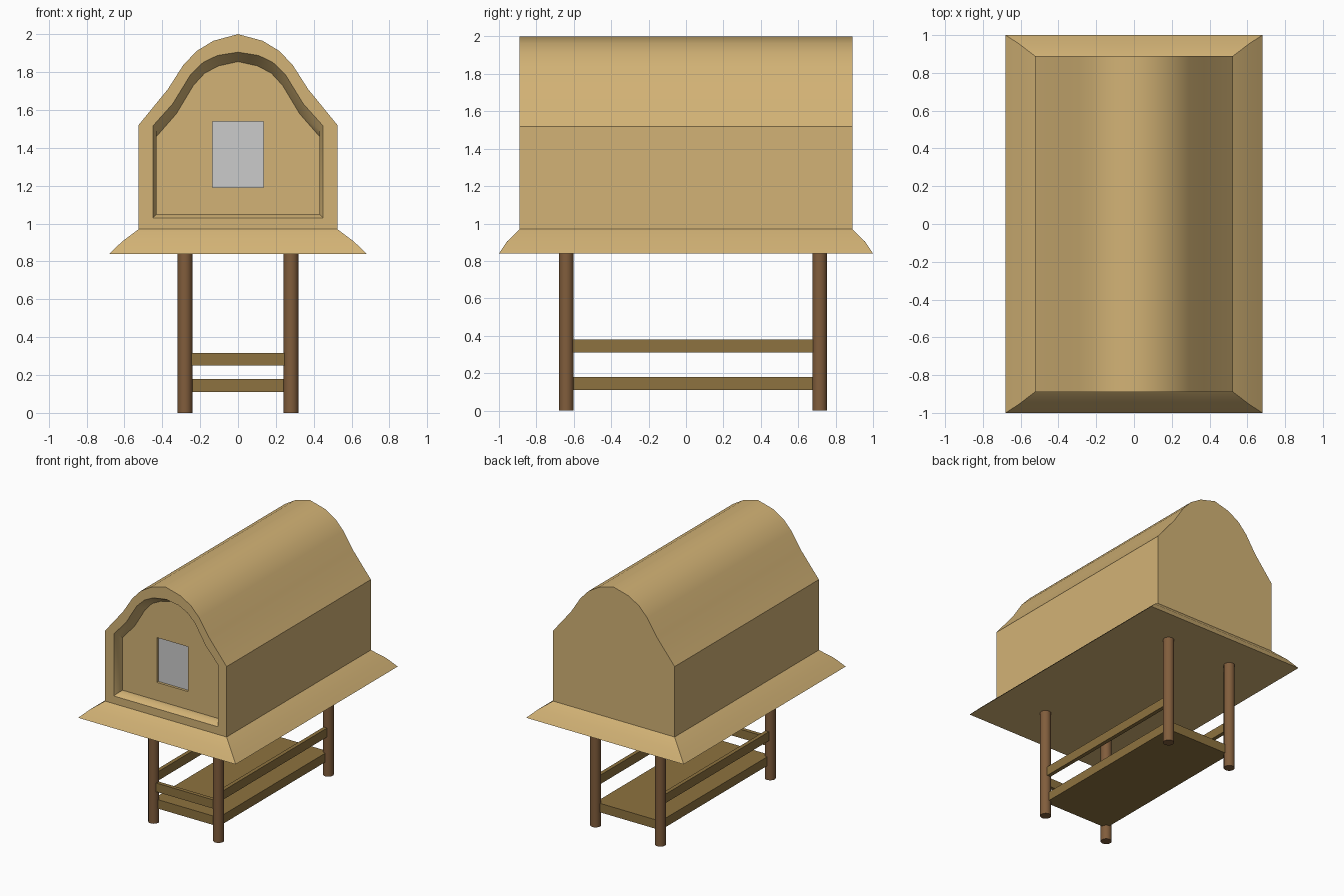
import bpy, bmesh, math

if "Cube" in bpy.data.objects:
    bpy.data.objects.remove(bpy.data.objects["Cube"])


def material(name, rgb):
    m = bpy.data.materials.new(name)
    m.diffuse_color = (*rgb, 1)
    m.use_nodes = True
    m.node_tree.nodes["Principled BSDF"].inputs["Base Color"].default_value = m.diffuse_color
    return m


TAN = material("tan_wood", (0.65, 0.45, 0.18))
BROWN = material("dark_wood", (0.22, 0.11, 0.045))
OLIVE = material("plank_wood", (0.27, 0.17, 0.05))


def smooth(obj, angle=36):
    bpy.ops.object.select_all(action='DESELECT')
    obj.select_set(True)
    bpy.context.view_layer.objects.active = obj
    bpy.ops.object.shade_smooth_by_angle(angle=math.radians(angle))


def loft(name, rings, mat):
    """Closed solid through rings that all have the same point count."""
    bm = bmesh.new()
    loops = [[bm.verts.new(p) for p in ring] for ring in rings]
    n = len(loops[0])
    for a, b in zip(loops, loops[1:]):
        for i in range(n):
            j = (i + 1) % n
            bm.faces.new((a[i], a[j], b[j], b[i]))
    bm.faces.new(loops[0])
    bm.faces.new(loops[-1])
    bmesh.ops.recalc_face_normals(bm, faces=bm.faces)
    me = bpy.data.meshes.new(name)
    bm.to_mesh(me)
    bm.free()
    obj = bpy.data.objects.new(name, me)
    bpy.context.collection.objects.link(obj)
    if mat:
        me.materials.append(mat)
    return obj


def rect(x, y, z, cy=0):
    return [(-x, cy - y, z), (x, cy - y, z), (x, cy + y, z), (-x, cy + y, z)]


def box(name, x0, x1, y0, y1, z0, z1, mat):
    ring = lambda z: [(x0, y0, z), (x1, y0, z), (x1, y1, z), (x0, y1, z)]
    return loft(name, [ring(z0), ring(z1)], mat)


def arch(half, y):
    """Mirror a half outline (bottom corner to apex) into a full ring."""
    pts = half + [(-x, z) for x, z in reversed(half[:-1])]
    return [(x, y, z) for x, z in pts]


# House body: gable outline, stepped front recess, window opening
outer = [(.525, .97), (.525, 1.52), (.37, 1.71), (.29, 1.835), (.22, 1.91), (.13, 1.965), (0, 2.0)]
rim = [(.45, 1.03), (.45, 1.515), (.345, 1.632), (.25, 1.787), (.185, 1.85), (.11, 1.887), (0, 1.905)]
step = [(.43, 1.05), (.43, 1.495), (.335, 1.61), (.24, 1.765), (.178, 1.83), (.105, 1.867), (0, 1.888)]
inner = [(.43, 1.05), (.43, 1.46), (.325, 1.58), (.235, 1.73), (.175, 1.795), (.1, 1.833), (0, 1.855)]
opening = [(.134, 1.19), (.134, 1.54), (.11, 1.54), (.085, 1.54), (.06, 1.54), (.03, 1.54), (0, 1.54)]
body = loft("house_body", [arch(outer, .89), arch(outer, -.89), arch(rim, -.89), arch(step, -.86),
                           arch(inner, -.81), arch(opening, -.81), arch(opening, -.785)], TAN)
smooth(body)

# Grey window pane
box("window_pane", -.134, .134, -.79, -.786, 1.19, 1.54, None)

# Flared skirt under the house
skirt = loft("flared_skirt", [rect(.68, 1.0, .84), rect(.612, .956, .905), rect(.525, .89, .97)], TAN)
smooth(skirt)

# Round legs
for side, x in (("left", -.28), ("right", .28)):
    for end, y in (("front", -.64), ("back", .715)):
        ring = lambda z: [(x + .039 * math.cos(a * math.tau / 24), y + .039 * math.sin(a * math.tau / 24), z)
                          for a in range(24)]
        leg = loft(f"{end}_{side}_leg", [ring(0), ring(.845)], BROWN)
        smooth(leg)

# Shelf, side rails and front rail
box("shelf", -.28, .28, -.64, .715, .11, .18, OLIVE)
for side, s in (("left", -1), ("right", 1)):
    box(f"{side}_rail", s * .28 - .015, s * .28 + .015, -.64, .715, .31, .38, OLIVE)
box("front_rail", -.25, .25, -.66, -.63, .249, .317, OLIVE)
